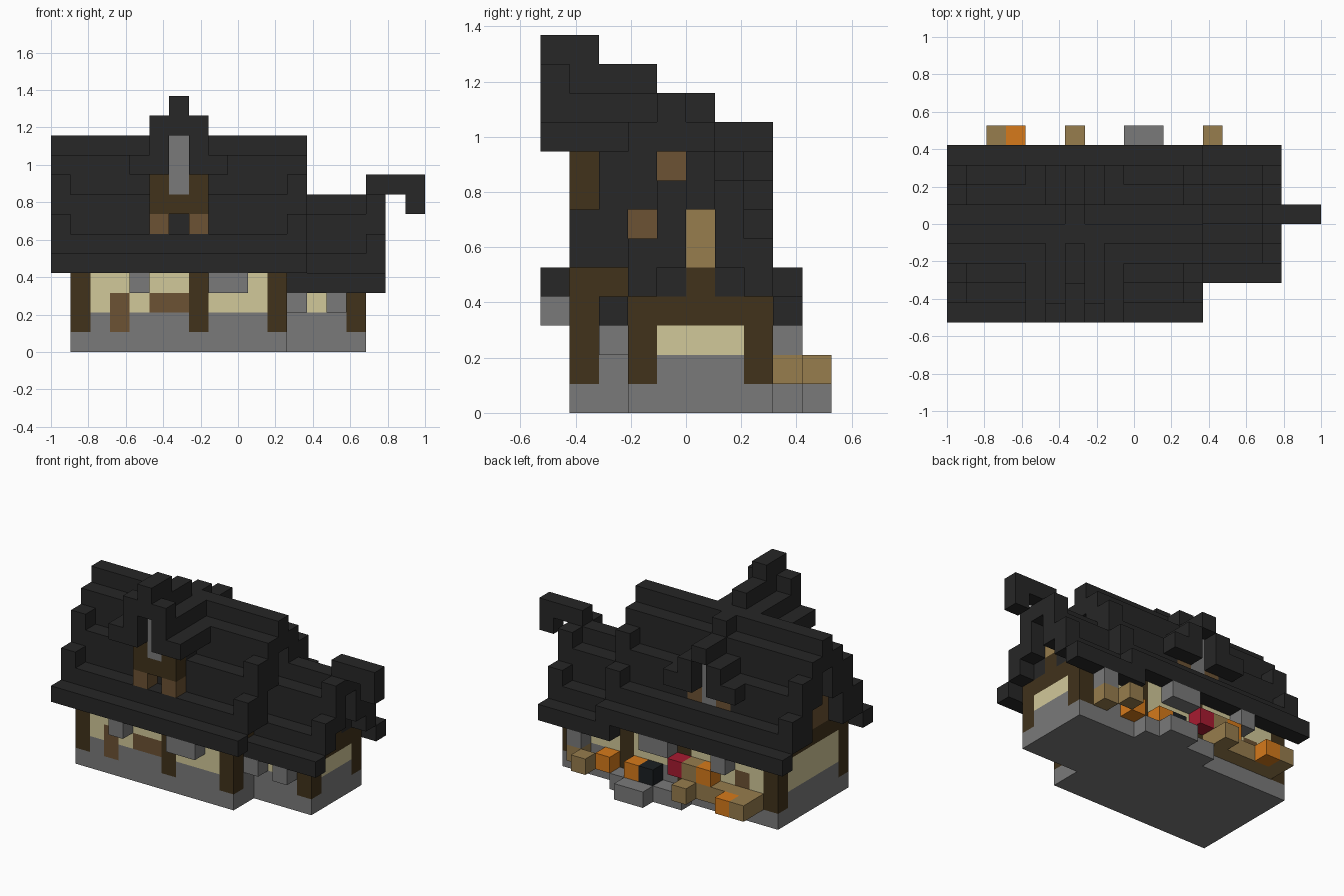
import bpy, bmesh
from mathutils import Vector

default = bpy.data.objects.get("Cube")
if default:
    bpy.data.objects.remove(default, do_unlink=True)

UNIT = 2 / 19                       # edge of one building block
ORIGIN = Vector((-9.5, -5, 0))      # block grid corner, in blocks
COLOURS = {
    "charcoal": (.02, .02, .02),
    "stone": (.195, .195, .195),
    "dark_timber": (.052, .032, .011),
    "timber": (.15, .085, .033),
    "tan_wood": (.31, .205, .075),
    "plaster": (.64, .58, .32),
    "orange": (.67, .195, .011),
    "crimson": (.39, .011, .03),
    "black": (.011, .014, .016),
}
cells = {}      # grid cell -> part; the first part to claim a cell keeps it
paint = {}      # part -> colour name


def span(v):
    return range(v[0], v[1] + 1) if isinstance(v, tuple) else range(v, v + 1)


def block(part, colour, i, j, k):
    """Fill a box of grid cells; each axis is one index or a (first, last) pair."""
    paint[part] = colour
    for a in span(i):
        for b in span(j):
            for c in span(k):
                cells.setdefault((a, b, c), part)


# Corner and wall posts
for i in (1, 7, 11):
    for j in (1, 7):
        block("wall_posts", "dark_timber", i, j, (1, 3))
for j in (3, 7):
    block("wall_posts", "dark_timber", 15, j, (1, 3))
block("wall_beams", "dark_timber", 15, (3, 7), 3)
for i in (1, 11):
    block("wall_beams", "dark_timber", i, (1, 7), 4)
for j in (1, 7):
    block("wall_braces", "timber", 3, j, (1, 2))
block("front_sill", "timber", (5, 6), 1, 2)

# Stone foundation and back step
block("foundation", "stone", (1, 11), (1, 7), (0, 1))
block("foundation", "stone", (12, 15), (3, 7), (0, 1))
block("foundation", "stone", (7, 11), 8, 0)
block("back_step", "stone", (9, 10), 9, 0)

# Plaster walls
block("main_walls", "plaster", (1, 11), (1, 7), (2, 3))
block("wing_walls", "plaster", (12, 15), (3, 7), (2, 3))

# Stone window boxes
for j in (0, 8):
    block("main_window_boxes", "stone", 4, j, 3)
    block("main_window_boxes", "stone", (8, 9), j, 3)
for i in (12, 14):
    block("wing_window_boxes", "stone", i, 2, 2)
block("wing_window_boxes", "stone", 14, 8, 2)

# Back porch goods
block("porch_deck", "tan_wood", (2, 6), 8, 1)
block("porch_post", "tan_wood", 6, 8, 2)
for i in (2, 6, 13):
    block("tan_crates", "tan_wood", i, 9, 1)
block("tan_crates", "tan_wood", 14, 8, 1)
block("orange_crates", "orange", 3, 9, 1)
block("orange_crates", "orange", 5, 8, 2)
for i in (10, 12):
    block("orange_crates", "orange", i, 8, 1)
block("black_crate", "black", 9, 8, 1)
block("crimson_crate", "crimson", 7, 8, 2)

# Front dormer: posts, wall, tall window, gable trim and roof
for i in (5, 7):
    block("dormer_posts", "timber", i, 1, 6)
block("dormer_window", "stone", 6, 1, (8, 10))
block("dormer_wall", "dark_timber", (5, 7), 1, (7, 8))
block("dormer_ridge", "charcoal", 6, (0, 1), 12)
block("dormer_ridge", "charcoal", 6, (0, 3), 11)
for side in (-1, 1):
    block("dormer_roof", "charcoal", 6 + side, 0, (9, 11))
    block("dormer_roof", "charcoal", 6 + side, (1, 3), (9, 10))
    block("dormer_roof", "charcoal", 6 + 2 * side, (0, 2), 9)
block("dormer_core", "charcoal", (5, 7), (2, 3), (7, 10))

# Back dormer, smaller, with its window set back under the roof
block("back_dormer_window", "stone", 6, 6, (6, 8))
block("back_dormer_ridge", "charcoal", 6, 5, 10)
block("back_dormer_ridge", "charcoal", 6, (5, 7), 9)
for side in (-1, 1):
    block("back_dormer_posts", "timber", 6 + side, 6, 6)
    block("back_dormer_roof", "charcoal", 6 + side, 7, (7, 8))
    block("back_dormer_roof", "charcoal", 6 + side, 6, 8)
    block("back_dormer_roof", "charcoal", 6 + 2 * side, 7, 7)

# Main roof: mirrored about its ridge row, raised edge trim at both ends
RIDGE = 4
for out, layers, top in ((4, (4, 4), 4), (3, (5, 5), 6), (2, (5, 7), 8),
                         (1, (7, 9), 9), (0, (9, 10), 10)):
    for row in (RIDGE - out, RIDGE + out):
        block("main_roof", "charcoal", (0, 12), row, layers)
        for end in (0, 12):
            block("main_roof_trim", "charcoal", end, row, top)
        if out < 4:
            block("attic_gable", "timber", (1, 11), row, (4, layers[0]))

# Wing roof, mirrored about its ridge row, with gable end and ridge hook
WING = 5
block("wing_gable", "tan_wood", 15, WING, (5, 6))
block("wing_gable_beam", "dark_timber", 15, WING, 4)
for side in (-1, 1):
    for out, layers, top in ((3, (3, 3), 3), (2, (4, 4), 5), (1, (5, 6), 7)):
        row = WING + side * out
        block("wing_roof", "charcoal", (12, 16), row, layers)
        block("wing_roof_trim", "charcoal", 16, row, top)
    block("wing_attic", "charcoal", (12, 15), WING + side, 4)
block("wing_roof", "charcoal", (12, 16), WING, 7)
block("wing_attic", "charcoal", (12, 14), WING, (4, 6))
block("ridge_hook", "charcoal", (16, 18), WING, 8)
block("ridge_hook", "charcoal", 18, WING, 7)

# Flat materials
materials = {}
for name, rgb in COLOURS.items():
    mat = bpy.data.materials.new(name)
    mat.use_nodes = True
    mat.diffuse_color = (*rgb, 1)
    shader = next(n for n in mat.node_tree.nodes if n.type == "BSDF_PRINCIPLED")
    shader.inputs["Base Color"].default_value = (*rgb, 1)
    shader.inputs["Roughness"].default_value = .9
    materials[name] = mat


def skin(part):
    """Mesh the exposed sides of one part and merge its flat areas."""
    bm = bmesh.new()
    for cell in [c for c, owner in cells.items() if owner == part]:
        for axis in range(3):
            for sign in (-1, 1):
                near = list(cell)
                near[axis] += sign
                if tuple(near) in cells:
                    continue
                normal, u, v = Vector(), Vector(), Vector()
                normal[axis] = sign
                u[(axis + 1) % 3] = .5
                v[(axis + 2) % 3] = .5 * sign
                mid = Vector(cell) + Vector((.5, .5, .5)) + normal / 2 + ORIGIN
                corners = (mid - u - v, mid + u - v, mid + u + v, mid - u + v)
                bm.faces.new([bm.verts.new(p * UNIT) for p in corners])
    bmesh.ops.remove_doubles(bm, verts=bm.verts, dist=UNIT / 100)
    bmesh.ops.dissolve_limit(bm, angle_limit=.01, verts=bm.verts, edges=bm.edges)
    mesh = bpy.data.meshes.new(part)
    bm.to_mesh(mesh)
    bm.free()
    mesh.materials.append(materials[paint[part]])
    obj = bpy.data.objects.new(part, mesh)
    bpy.context.scene.collection.objects.link(obj)


for part in paint:
    skin(part)
